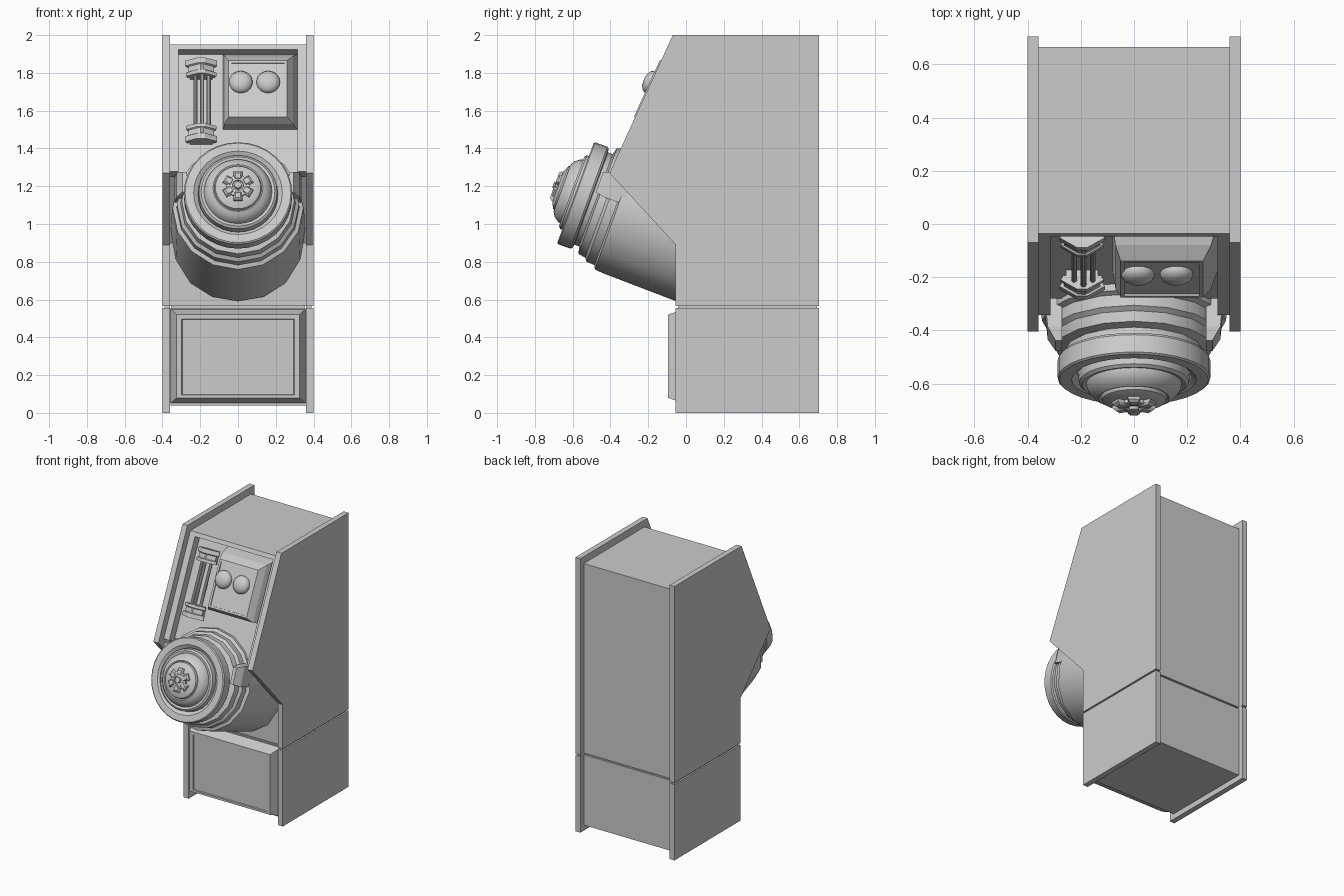
import bpy, bmesh, math
from mathutils import Matrix, Vector

if "Cube" in bpy.data.objects:
    bpy.data.objects.remove(bpy.data.objects["Cube"])


def frame(y, z, deg):
    # local z points to the front (-y) and up, local y runs up the face
    return Matrix.Translation((0, y, z)) @ Matrix.Rotation(math.radians(deg), 4, 'X')


def loft(name, rings, m=Matrix(), smooth=False):
    bm = bmesh.new()
    vs = [[bm.verts.new(m @ Vector(p)) for p in r] for r in rings]
    n = len(vs[0])
    for a, b in zip(vs, vs[1:]):
        for i in range(n):
            j = (i + 1) % n
            bm.faces.new((a[i], a[j], b[j], b[i]))
    bm.faces.new(vs[0])
    bm.faces.new(vs[-1])
    bmesh.ops.recalc_face_normals(bm, faces=bm.faces)
    me = bpy.data.meshes.new(name)
    bm.to_mesh(me)
    bm.free()
    ob = bpy.data.objects.new(name, me)
    bpy.context.collection.objects.link(ob)
    if smooth:
        bpy.ops.object.select_all(action='DESELECT')
        ob.select_set(True)
        bpy.context.view_layer.objects.active = ob
        bpy.ops.object.shade_smooth_by_angle(angle=math.radians(30))
    return ob


def prism(name, profile, x0, x1):
    return loft(name, [[(x, y, z) for y, z in profile] for x in (x0, x1)])


def rect(x0, x1, y0, y1, h):
    return [(x0, y0, h), (x1, y0, h), (x1, y1, h), (x0, y1, h)]


def box(name, x0, x1, y0, y1, z0, z1, m=Matrix()):
    return loft(name, [rect(x0, x1, y0, y1, z0), rect(x0, x1, y0, y1, z1)], m)


def lathe(name, profile, n, m):
    ang = [2 * math.pi * i / n for i in range(n)]
    return loft(name, [[(r * math.cos(a), r * math.sin(a), t) for a in ang]
                       for r, t in profile], m, True)


# side panels, upper and lower, with a groove strip between
side = [(.705, .566), (-.055, .566), (-.055, .89), (-.405, 1.27), (-.07, 2), (.705, 2)]
for s, tag in ((-1, "left"), (1, "right")):
    x0, x1 = sorted((.36 * s, .40 * s))
    prism(tag + "_upper_side_panel", side, x0, x1)
    box(tag + "_lower_side_panel", x0, x1, -.055, .705, 0, .554)
    g0, g1 = sorted((.36 * s, .388 * s))
    box(tag + "_groove_strip", g0, g1, -.043, .693, .554, .566)

# inner cabinet body
prism("upper_body", [(.665, .566), (-.015, .566), (-.015, .90), (-.28, 1.27),
                     (.02, 1.925), (-.035, 1.95), (.665, 1.95)], -.36, .36)
box("lower_body", -.36, .36, -.015, .665, .04, .554)
box("body_groove", -.355, .355, -.003, .653, .55, .57)

# lower door: bevelled slab with a sunken centre
loft("lower_door", [rect(-.358, .358, .05, .55, 0),
                    rect(-.325, .325, .08, .52, .085),
                    rect(-.298, .298, .095, .497, .085),
                    rect(-.295, .295, .098, .494, .078)], frame(-.01, 0, 90))

# sloping control panel: rails around a recess
P = frame(.02, 1.925, 65.4)
box("panel_top_rail", -.36, .36, -.03, .0, -.01, .06, P)
for s, tag in ((-1, "left"), (1, "right")):
    x0, x1 = sorted((.315 * s, .36 * s))
    box(tag + "_panel_rail", x0, x1, -.74, 0, -.01, .06, P)

# raised gauge housing with two domes
loft("gauge_housing", [rect(-.08, .315, -.468, -.03, 0),
                       rect(-.07, .29, -.468, -.075, .075),
                       rect(-.05, .26, -.448, -.12, .12),
                       rect(-.035, .245, -.435, -.135, .12),
                       rect(-.035, .245, -.435, -.135, .113)], P)
for i, x in enumerate((.015, .16)):
    lathe("gauge_dome_%d" % i, [(.062, 0), (.062, .012), (.054, .026), (.034, .038), (.012, .042)],
          20, P @ Matrix.Translation((x, -.245, .112)))

# tube rack: two faceted brackets joined by rods
def bracket(k, y):
    pts = [(-.085, .035), (-.075, .015), (.075, .015), (.085, .035), (.02, .075), (-.02, .075)]
    return [(-.195 + a * k, y, .045 + (b - .04) * k) for a, b in pts]

for tag, y, s in (("upper", -.085, -1), ("lower", -.555, 1)):
    loft(tag + "_rack_bracket", [bracket(1, y), bracket(1, y + .03 * s), bracket(.8, y + .035 * s),
                                 bracket(.8, y + .065 * s), bracket(.95, y + .07 * s),
                                 bracket(.95, y + .09 * s)], P)
    box(tag + "_rack_mount", -.255, -.135, min(y, y + .09 * s), max(y, y + .09 * s), -.005, .035, P)
for i, (x, h) in enumerate(((-.225, .04), (-.19, .06), (-.155, .04))):
    m = P @ Matrix.Translation((x, -.52, h)) @ Matrix.Rotation(-math.pi / 2, 4, 'X')
    lathe("rack_rod_%d" % i, [(.016, 0), (.016, .05), (.011, .055), (.011, .345),
                              (.016, .35), (.016, .4)], 10, m)

# large tilted drum
D = frame(-.585, 1.165, 70)
lathe("drum", [(.357, -.70), (.35, -.276), (.346, -.235), (.325, -.225), (.323, -.18),
               (.305, -.165), (.298, -.125), (.26, -.115), (.26, -.06)], 16, D)
lathe("drum_ring", [(.25, -.09), (.28, -.085), (.287, -.075), (.287, -.006), (.28, 0),
                    (.235, 0), (.215, -.015), (.21, -.03)], 32, D)
lathe("drum_face", [(.212, -.04), (.207, .012), (.195, .022), (.18, .018), (.176, .035),
                    (.155, .062), (.132, .075), (.125, .07), (.12, .083), (.088, .098),
                    (.05, .1)], 32, D)

# hub with six lugs
lathe("hub", [(.06, .09), (.06, .112), (.03, .116), (.028, .108), (.02, .108),
              (.018, .124), (.008, .126)], 18, D)
for i in range(6):
    m = D @ Matrix.Rotation(math.radians(60 * i + 30), 4, 'Z')
    loft("hub_lug_%d" % i, [rect(.035, .083, -.024, .024, .09),
                            rect(.035, .081, -.022, .022, .108),
                            rect(.04, .07, -.014, .014, .118)], m)

# clips on both sides of the drum
for s, tag in ((-1, "left"), (1, "right")):
    loft(tag + "_drum_clip", [rect(s * .27, s * .335, .03, .18, -.26),
                              rect(s * .27, s * .325, .03, .17, -.15),
                              rect(s * .27, s * .295, .04, .155, -.10)], D)
